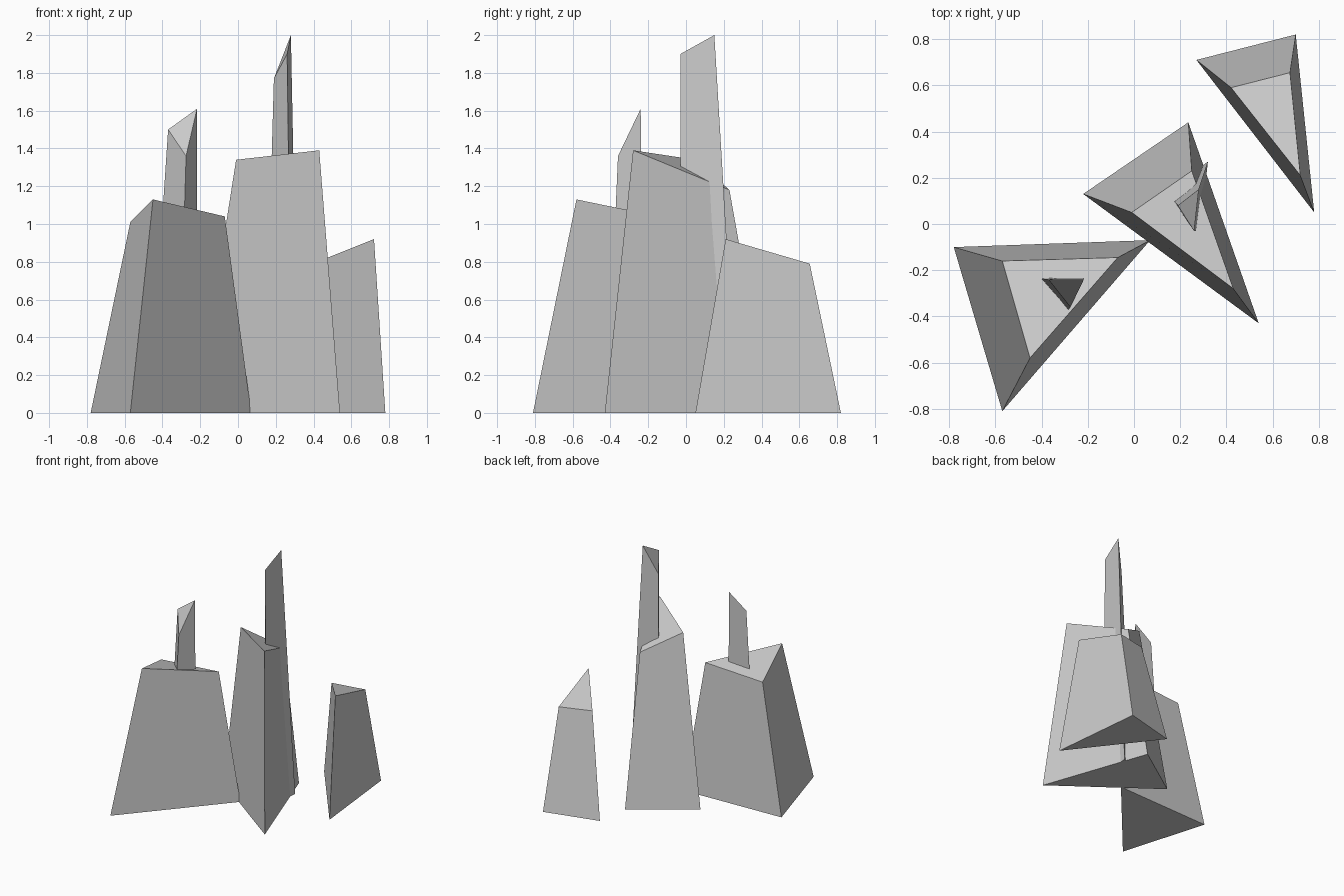
import bpy, bmesh

if "Cube" in bpy.data.objects:
    bpy.data.objects.remove(bpy.data.objects["Cube"])


def shard(name, base, top):
    """Tapered triangular prism from ground triangle (x, y) to slanted top (x, y, z)."""
    bm = bmesh.new()
    lo = [bm.verts.new((x, y, 0)) for x, y in base]
    hi = [bm.verts.new(p) for p in top]
    bm.faces.new(lo)
    bm.faces.new(hi)
    for i in range(3):
        j = (i + 1) % 3
        bm.faces.new((lo[i], lo[j], hi[j], hi[i]))
    bmesh.ops.recalc_face_normals(bm, faces=bm.faces)
    mesh = bpy.data.meshes.new(name)
    bm.to_mesh(mesh)
    bm.free()
    bpy.context.collection.objects.link(bpy.data.objects.new(name, mesh))


# Three broad rock towers
shard("left_tower",
      [(-0.78, -0.10), (-0.57, -0.81), (0.07, -0.07)],
      [(-0.57, -0.16, 1.01), (-0.45, -0.58, 1.13), (-0.07, -0.145, 1.04)])
shard("middle_tower",
      [(-0.22, 0.13), (0.54, -0.43), (0.235, 0.44)],
      [(-0.01, 0.05, 1.34), (0.43, -0.28, 1.39), (0.25, 0.23, 1.18)])
shard("right_tower",
      [(0.27, 0.71), (0.78, 0.05), (0.70, 0.82)],
      [(0.42, 0.59, 0.80), (0.72, 0.21, 0.92), (0.675, 0.655, 0.79)])

# Two slim spires rising through the towers
shard("left_spire",
      [(-0.47, -0.225), (-0.315, -0.42), (-0.215, -0.22)],
      [(-0.37, -0.24, 1.50), (-0.275, -0.36, 1.36), (-0.217, -0.24, 1.61)])
shard("middle_spire",
      [(0.14, 0.14), (0.285, -0.03), (0.32, 0.27)],
      [(0.19, 0.08, 1.77), (0.26, -0.03, 1.90), (0.28, 0.15, 2.00)])
